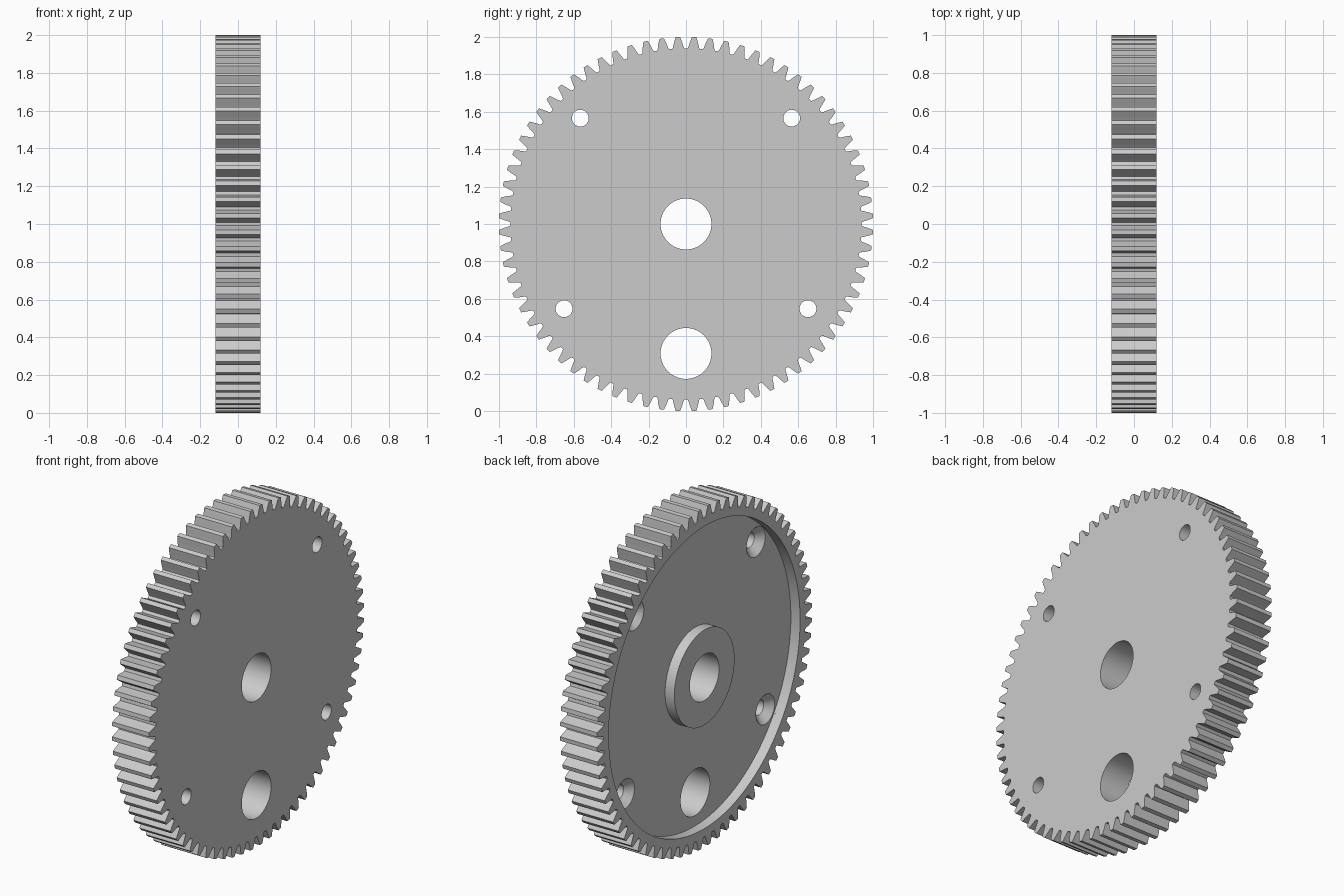
import bpy
import bmesh
from math import cos, sin, tau, radians

if "Cube" in bpy.data.objects:
    bpy.data.objects.remove(bpy.data.objects["Cube"], do_unlink=True)

HALF = 0.12          # half of the gear thickness
FLOOR = -0.06        # x of the recess floor
TEETH = 72
CENTRE_Z = 1.0

grey = bpy.data.materials.new("plain grey")
grey.use_nodes = True
colour = (0.6, 0.6, 0.6, 1)
grey.diffuse_color = colour
grey.node_tree.nodes["Principled BSDF"].inputs["Base Color"].default_value = colour


def finish(name, bm):
    bmesh.ops.recalc_face_normals(bm, faces=bm.faces)
    mesh = bpy.data.meshes.new(name)
    bm.to_mesh(mesh)
    bm.free()
    mesh.materials.append(grey)
    obj = bpy.data.objects.new(name, mesh)
    bpy.context.collection.objects.link(obj)
    return obj


def revolve(name, profile, y=0, z=0, steps=48, ring=False):
    """Turn (x, radius) points about an axis along x; a ring closes on itself."""
    bm = bmesh.new()
    loops = [[bm.verts.new((x, y + r * cos(tau * i / steps),
                            CENTRE_Z + z + r * sin(tau * i / steps)))
              for i in range(steps)] for x, r in profile]
    pairs = list(zip(loops, loops[1:]))
    if ring:
        pairs.append((loops[-1], loops[0]))
    else:
        bm.faces.new(loops[0])
        bm.faces.new(loops[-1])
    for a, b in pairs:
        for i in range(steps):
            j = (i + 1) % steps
            bm.faces.new((a[i], a[j], b[j], b[i]))
    return finish(name, bm)


# Toothed disc: one tooth outline repeated, then extruded along x
flank = [(0.939, 1.95), (0.948, 1.7), (0.973, 1.25), (1.0, 0.7)]
tooth = [(r, -a) for r, a in flank] + [(r, a) for r, a in reversed(flank)]
bm = bmesh.new()
outline = []
for n in range(TEETH):
    for r, a in tooth:
        t = tau * (n + 0.5) / TEETH + radians(a)
        outline.append(bm.verts.new((-HALF, r * cos(t), CENTRE_Z + r * sin(t))))
disc = bm.faces.new(outline)
extruded = bmesh.ops.extrude_face_region(bm, geom=[disc], use_keep_orig=True)
bmesh.ops.translate(bm, vec=(2 * HALF, 0, 0),
                    verts=[v for v in extruded["geom"] if isinstance(v, bmesh.types.BMVert)])
gear = finish("gear_wheel", bm)

# Recess around the hub on one side
cutters = [revolve("recess_cutter", [(-0.2, 0.28), (-0.2, 0.89), (FLOOR, 0.89), (FLOOR, 0.28)],
                   steps=128, ring=True)]

# Central bore and the equal hole below it
for label, z in (("bore", 0), ("lower_hole", -0.692)):
    cutters.append(revolve(label + "_cutter", [(-0.2, 0.136), (0.2, 0.136)], z=z, steps=64))

# Four countersunk screw holes
sink = [(FLOOR - 0.01, 0.097), (FLOOR + 0.042, 0.045), (0.2, 0.045)]
for side in (-1, 1):
    for y, z in ((0.565, 0.566), (0.652, -0.453)):
        cutters.append(revolve("screw_hole_cutter", sink, side * y, z, steps=32))

# Cut everything out, then discard the cutters
bpy.context.view_layer.objects.active = gear
for cutter in cutters:
    cutter.hide_render = True
    mod = gear.modifiers.new("cut", "BOOLEAN")
    mod.operation = "DIFFERENCE"
    mod.solver = "EXACT"
    mod.object = cutter
    bpy.ops.object.modifier_apply(modifier=mod.name)
    bpy.data.objects.remove(cutter, do_unlink=True)

bpy.ops.object.select_all(action="DESELECT")
gear.select_set(True)
bpy.ops.object.shade_smooth_by_angle(angle=radians(25))
